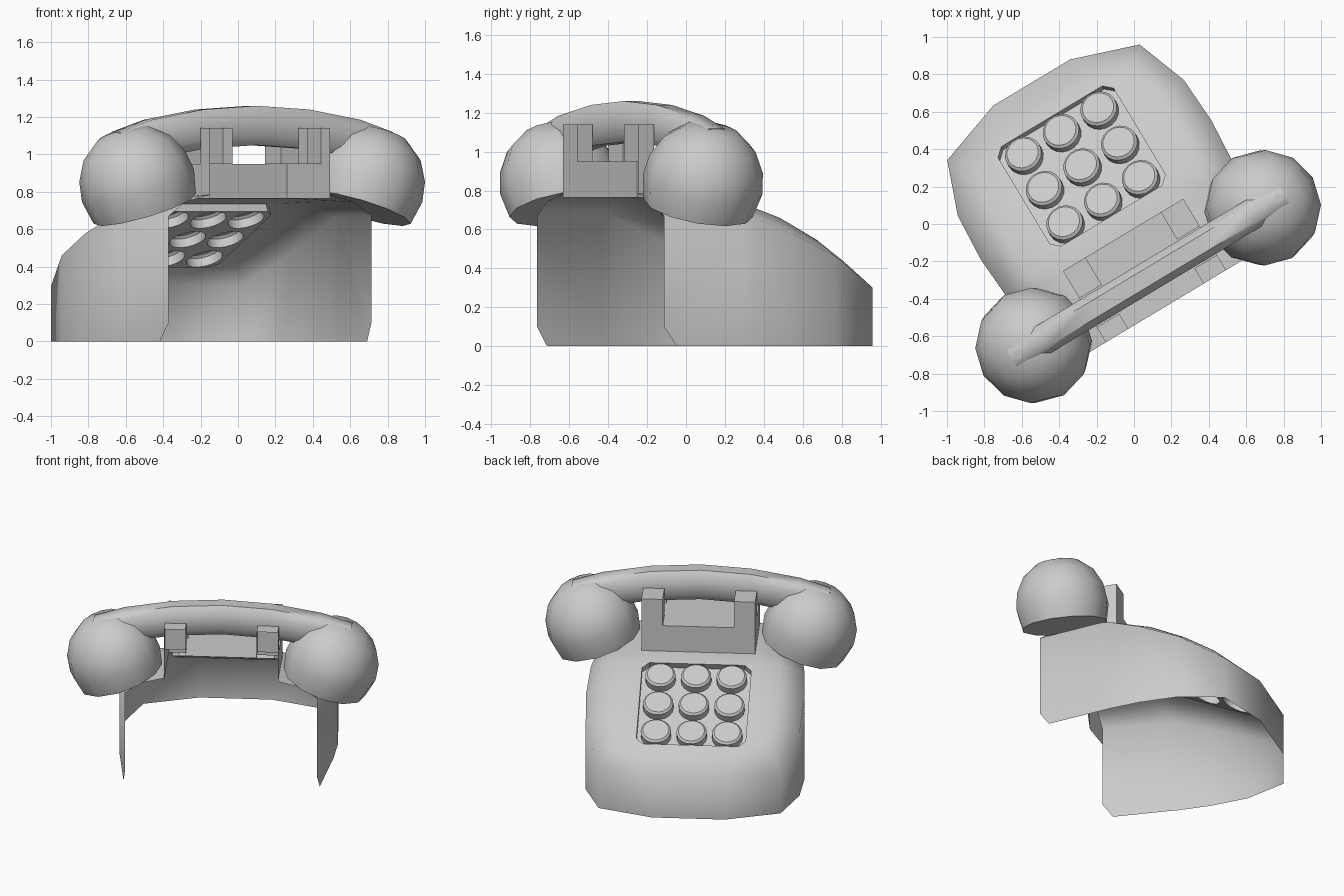
import bpy, bmesh, math
from mathutils import Matrix, Vector

if "Cube" in bpy.data.objects:
    bpy.data.objects.remove(bpy.data.objects["Cube"])

# The phone is built facing +y, then turned and shifted into place
PLACE = Matrix.Rotation(math.radians(31), 4, 'Z') @ Matrix.Translation((-0.08, 0, 0))
grey = bpy.data.materials.new("light_grey")
grey.diffuse_color = (0.6, 0.6, 0.6, 1)
grey.use_nodes = True
grey.node_tree.nodes["Principled BSDF"].inputs["Base Color"].default_value = grey.diffuse_color


def finish(bm, name, angle, local=Matrix()):
    bmesh.ops.remove_doubles(bm, verts=bm.verts, dist=0.0005)
    bmesh.ops.recalc_face_normals(bm, faces=bm.faces)
    # open shells: make the upward-facing side the outside
    if sum(f.normal.z * f.calc_area() for f in bm.faces if f.calc_center_median().z > 0) < -0.05:
        bmesh.ops.reverse_faces(bm, faces=bm.faces)
    bm.transform(PLACE @ local)
    me = bpy.data.meshes.new(name)
    bm.to_mesh(me)
    bm.free()
    me.materials.append(grey)
    ob = bpy.data.objects.new(name, me)
    bpy.context.collection.objects.link(ob)
    bpy.ops.object.select_all(action='DESELECT')
    ob.select_set(True)
    bpy.context.view_layer.objects.active = ob
    bpy.ops.object.shade_smooth_by_angle(angle=math.radians(angle))
    return ob


def add_face(bm, pts):
    return bm.faces.new([bm.verts.new(p) for p in pts])


def bridge(bm, rings):
    for a, b in zip(rings, rings[1:]):
        n = len(a)
        for i in range(n):
            bm.faces.new((a[i], a[(i + 1) % n], b[(i + 1) % n], b[i]))


# Body shell, open at the back and below: inner edge, shoulder, side rim per row
inner = [(.36, .72, .435), (.36, .51, .536), (.36, .30, .637), (.36, .10, .735),
         (.375, -.02, .765), (.375, -.465, .785)]
shoulder = [(.49, .70, .435), (.54, .51, .545), (.55, .28, .66), (.54, .06, .735),
            (.535, -.02, .745), (.53, -.465, .745)]
rim = [(.60, .807, .30), (.705, .523, .46), (.72, .26, .575), (.705, .035, .66),
       (.695, -.03, .67), (.633, -.465, .67)]
front = (.24, .93, .30)


def low(p):
    return (p[0], p[1], 0)


def flip(p):
    return (-p[0], p[1], p[2])


half = [[front, rim[0], shoulder[0], inner[0]],
        [low(front), low(rim[0]), rim[0], front]]
for i in range(5):
    half.append([inner[i], shoulder[i], shoulder[i + 1], inner[i + 1]])
    half.append([shoulder[i], rim[i], rim[i + 1], shoulder[i + 1]])
    if i < 4:
        half.append([low(rim[i]), low(rim[i + 1]), rim[i + 1], rim[i]])
half.append([low(rim[4]), (.647, -.397, 0), (.633, -.465, .10), rim[5], rim[4]])
bm = bmesh.new()
for pts in half:
    add_face(bm, pts)
    add_face(bm, [flip(p) for p in reversed(pts)])
for a, b in ((low(front), front), (front, inner[0]), (inner[3], inner[4])):
    add_face(bm, [a, b, flip(b), flip(a)])
finish(bm, "body_shell", 65)

# Handset cradle: stepped hollow block with four prongs, open at the back
us = [-.375, -.235, .235, .375]
vs = [-.465, -.37, -.19, -.02]


def height(i, j):
    if i < 0 or i > 2 or j > 2:
        return .765
    return 1.14 if i != 1 and j != 1 else .95


bm = bmesh.new()
for i in range(3):
    for j in range(3):
        h, u0, u1, v0, v1 = height(i, j), us[i], us[i + 1], vs[j], vs[j + 1]
        add_face(bm, [(u0, v0, h), (u1, v0, h), (u1, v1, h), (u0, v1, h)])
        g = height(i, j + 1)
        if g != h:
            add_face(bm, [(u1, v1, h), (u1, v1, g), (u0, v1, g), (u0, v1, h)])
        g = height(i + 1, j)
        if g != h:
            add_face(bm, [(u1, v0, h), (u1, v0, g), (u1, v1, g), (u1, v1, h)])
        if i == 0:
            add_face(bm, [(u0, v0, .765), (u0, v0, h), (u0, v1, h), (u0, v1, .765)])
finish(bm, "handset_cradle", 35)

# Sloping keypad recess: corner fillets, walls and a floor pierced by the buttons
SLOPE = math.atan2(.30, .62)
KEYPAD = Matrix.Translation((0, .41, .585)) @ Matrix.Rotation(-SLOPE, 4, 'X')
W, L, C, DEPTH = .36, .31 / math.cos(SLOPE), .045, -.045
R, SIDES = .1, 18
centres = [(.235 * i, .238 * j) for i in (-1, 0, 1) for j in (-1, 0, 1)]
outline = [(W - C, L), (W, L - C), (W, C - L), (W - C, -L),
           (C - W, -L), (-W, C - L), (-W, L - C), (C - W, L)]


def circle(bm, r, h, c=(0, 0), n=SIDES):
    return [bm.verts.new((c[0] + r * math.cos(math.tau * k / n),
                          c[1] + r * math.sin(math.tau * k / n), h)) for k in range(n)]


bm = bmesh.new()
loops = [[bm.verts.new((x, y, DEPTH)) for x, y in outline]]
loops += [circle(bm, R, DEPTH, c) for c in centres]
edges = [bm.edges.new((lp[k], lp[(k + 1) % len(lp)])) for lp in loops for k in range(len(lp))]
bmesh.ops.triangle_fill(bm, edges=edges, use_beauty=True, normal=Vector((0, 0, 1)))
top = [bm.verts.new((x, y, 0)) for x, y in outline]
bridge(bm, [loops[0], top])
for sx in (-1, 1):
    for sy in (-1, 1):
        add_face(bm, [(sx * W, sy * L, 0), (sx * (W - C), sy * L, 0), (sx * W, sy * (L - C), 0)])
finish(bm, "keypad_recess", 30, KEYPAD)

# Push buttons, hollow underneath
for k, c in enumerate(centres):
    bm = bmesh.new()
    rings = [circle(bm, r, h, c) for r, h in ((R, DEPTH), (R, .005), (R - .014, .018))]
    bridge(bm, rings)
    bm.faces.new(rings[-1])
    finish(bm, f"button_{k + 1}", 30, KEYPAD)

# Handset grip: rounded section swept along a shallow arch
arch = [(0, 1.26), (.33, 1.24), (.65, 1.185), (.85, 1.12)]
path = [(-u, z) for u, z in reversed(arch[1:])] + arch
section = [(.045, 0), (.082, -.045), (.082, -.165), (.045, -.21),
           (-.045, -.21), (-.082, -.165), (-.082, -.045), (-.045, 0)]
bm = bmesh.new()
rings = [[bm.verts.new((u, -.28 + y, z + dz)) for y, dz in section] for u, z in path]
bridge(bm, rings)
bm.faces.new(rings[0])
bm.faces.new(rings[-1])
finish(bm, "handset_grip", 50)

# Domed earpiece and mouthpiece, tilted outwards
dome = [(.285, 0), (.312, .13), (.295, .24), (.24, .345), (.14, .425)]
for name, s in (("earpiece", -1), ("mouthpiece", 1)):
    bm = bmesh.new()
    rings = [circle(bm, r, h, n=12) for r, h in dome]
    bridge(bm, rings)
    bm.faces.new(rings[0])
    tip = bm.verts.new((0, 0, .45))
    for k in range(12):
        bm.faces.new((rings[-1][k], rings[-1][(k + 1) % 12], tip))
    tilt = Matrix.Translation((s * .67, -.28, .71)) @ Matrix.Rotation(s * math.radians(19), 4, 'Y')
    finish(bm, name, 50, tilt)
